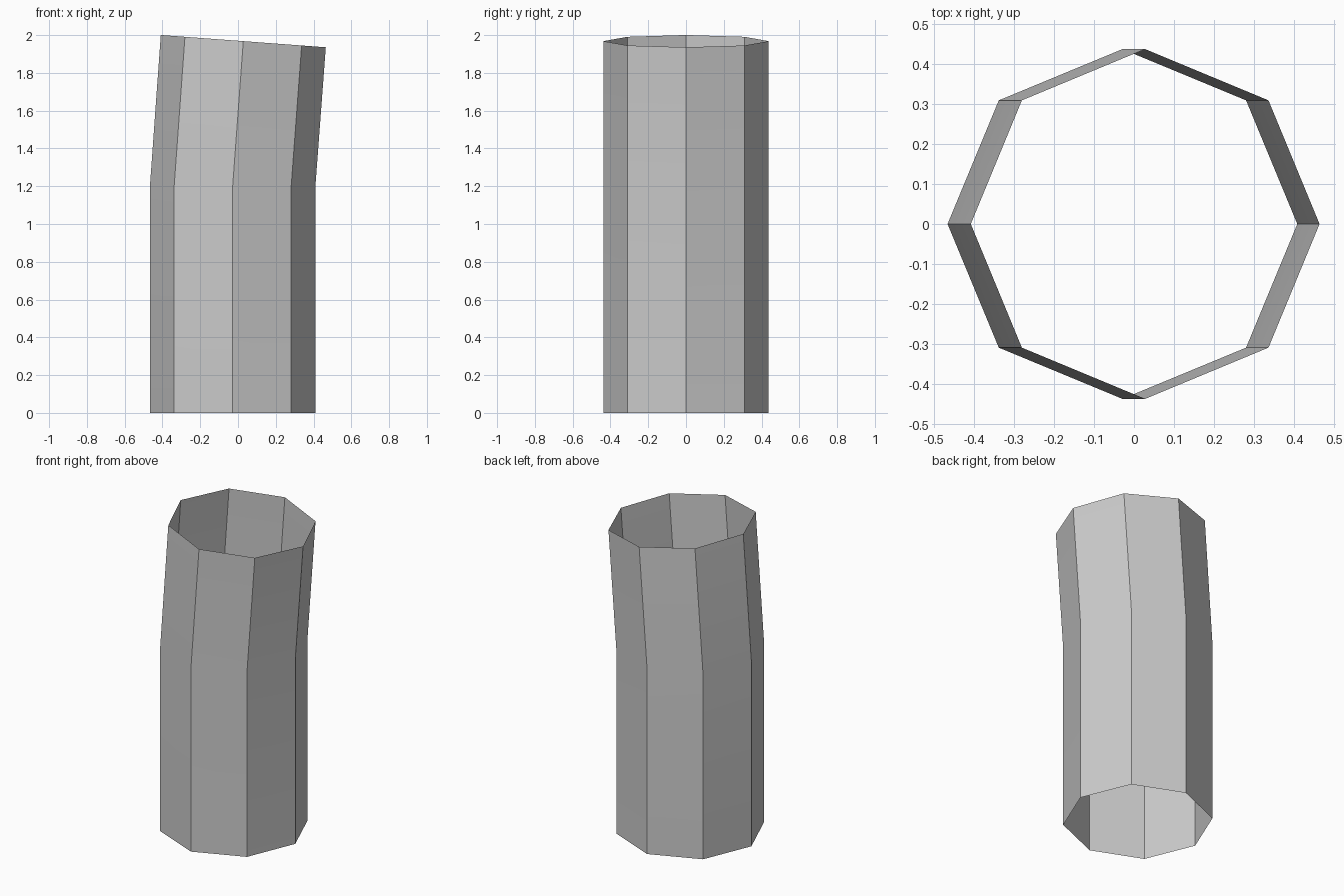
import bpy, bmesh, math
from mathutils import Matrix, Vector

if "Cube" in bpy.data.objects:
    bpy.data.objects.remove(bpy.data.objects["Cube"])

SIDES, RADIUS = 8, 0.438
TILT = math.radians(4.25)

bm = bmesh.new()


def ring(x, z, tilt=0.0):
    """Octagonal ring centred on (x, 0, z), tilted towards +x."""
    rot = Matrix.Rotation(tilt, 3, 'Y')
    verts = []
    for i in range(SIDES):
        a = 2 * math.pi * i / SIDES
        p = Vector((RADIUS * math.cos(a), RADIUS * math.sin(a), 0))
        verts.append(bm.verts.new(rot @ p + Vector((x, 0, z))))
    return verts


# Straight lower section, then a slightly leaning upper section; both ends open
rings = [ring(-0.029, 0), ring(-0.029, 1.19), ring(0.028, 1.968, TILT)]
for low, high in zip(rings, rings[1:]):
    for i in range(SIDES):
        j = (i + 1) % SIDES
        bm.faces.new((low[i], low[j], high[j], high[i]))

mesh = bpy.data.meshes.new("bent_pipe")
bm.to_mesh(mesh)
bm.free()
pipe = bpy.data.objects.new("bent_pipe", mesh)
bpy.context.collection.objects.link(pipe)

# Soft bend, crisp long edges
bpy.context.view_layer.objects.active = pipe
pipe.select_set(True)
bpy.ops.object.shade_smooth_by_angle(angle=math.radians(30))
